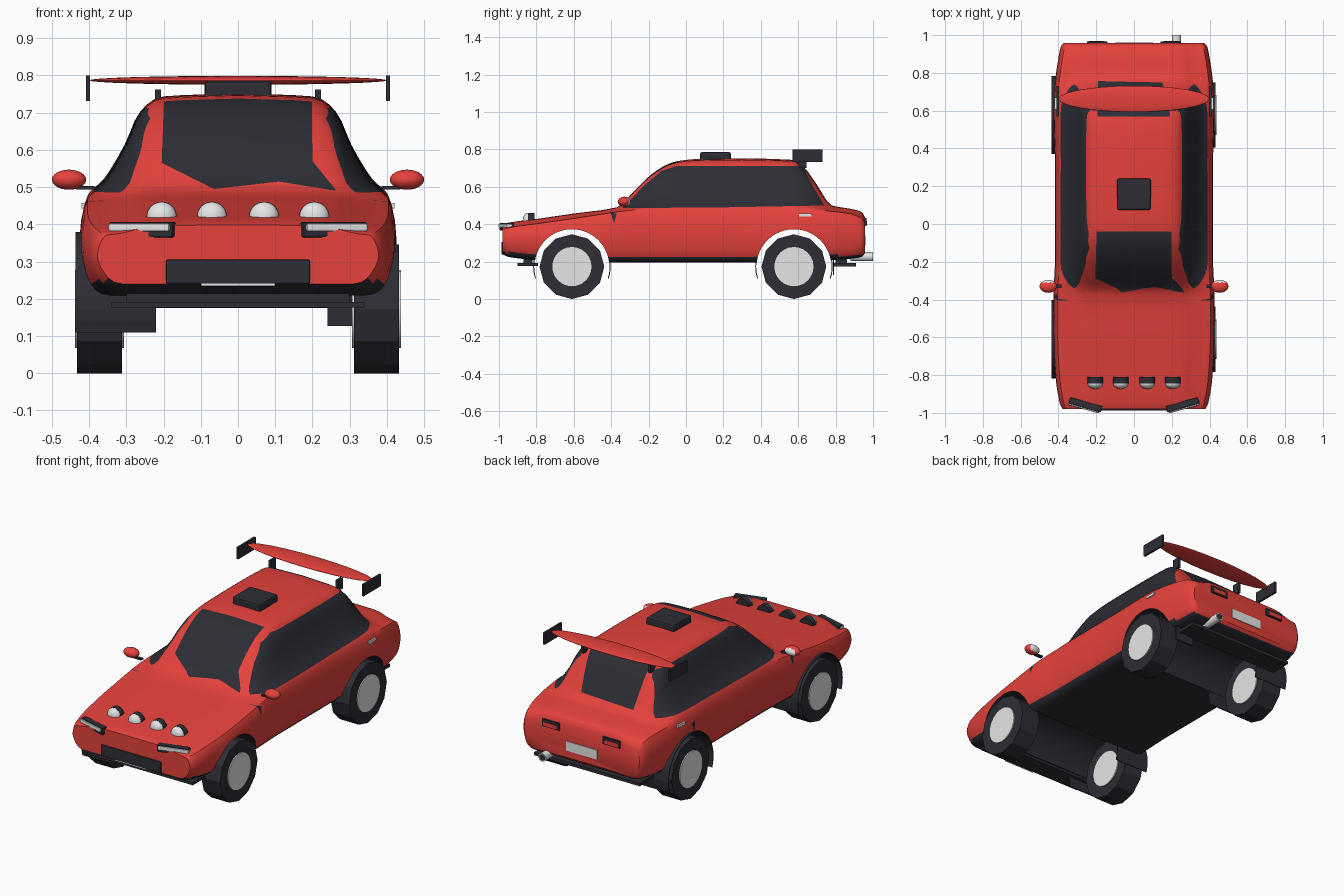
import bpy, bmesh
from math import pi, sin, cos, radians
from mathutils import Vector

if "Cube" in bpy.data.objects:
    bpy.data.objects.remove(bpy.data.objects["Cube"])


def material(name, rgb):
    m = bpy.data.materials.new(name)
    m.use_nodes = True
    m.diffuse_color = (*rgb, 1)
    m.node_tree.nodes["Principled BSDF"].inputs["Base Color"].default_value = (*rgb, 1)
    return m


RED = material("red paint", (.79, .054, .045))
DARK = material("dark trim", (.026, .027, .036))
LIGHT = material("light grey", (.8, .8, .81))


def finish(name, mats, smooth=True):
    ob = bpy.context.object
    ob.name = ob.data.name = name
    ob.data.materials.clear()
    for m in mats:
        ob.data.materials.append(m)
    if smooth:
        bpy.ops.object.shade_smooth_by_angle(angle=radians(35))
    return ob


def box(name, mat, lo, hi, turn=0, bevel=0):
    lo, hi = Vector(lo), Vector(hi)
    bpy.ops.mesh.primitive_cube_add(size=1, location=(lo + hi) / 2, rotation=(0, 0, turn))
    bpy.context.object.scale = hi - lo
    bpy.ops.object.transform_apply(location=False, rotation=False)
    ob = finish(name, [mat], False)
    if bevel:
        mod = ob.modifiers.new("bevel", "BEVEL")
        mod.width, mod.segments = bevel, 2


def ball(name, mats, centre, radii, rule=lambda c: 0):
    bpy.ops.mesh.primitive_uv_sphere_add(segments=24, ring_count=16, location=centre)
    bpy.context.object.scale = radii
    ob = finish(name, mats)
    for p in ob.data.polygons:
        p.material_index = rule(p.center)


def rod(name, mat, centre, r, length, axis, sides=24, smooth=True):
    turn = (0, pi / 2, 0) if axis == "x" else (pi / 2, 0, 0)
    bpy.ops.mesh.primitive_cylinder_add(vertices=sides, radius=r, depth=length,
                                        location=centre, rotation=turn)
    return finish(name, [mat], smooth)


def curve(xs, ys, x):
    """Smooth interpolation that never overshoots its points."""
    n = len(xs)
    d = [(ys[i + 1] - ys[i]) / (xs[i + 1] - xs[i]) for i in range(n - 1)]
    m = [d[0]] + [2 * a * b / (a + b) if a * b > 0 else 0 for a, b in zip(d, d[1:])] + [d[-1]]
    i = max(k for k in range(n - 1) if xs[k] <= x or k == 0)
    h = xs[i + 1] - xs[i]
    t = (x - xs[i]) / h
    s = t * t * (3 - 2 * t)
    return (ys[i] * (1 - s) + ys[i + 1] * s
            + h * t * (1 - t) * (m[i] * (1 - t) - m[i + 1] * t))


def inside(poly, u, v):
    hit = False
    for (a, b), (c, d) in zip(poly, poly[1:] + poly[:1]):
        if (b > v) != (d > v) and u < a + (v - b) / (d - b) * (c - a):
            hit = not hit
    return hit


# Body stations: y, half width, bottom, shoulder height, top height
STATIONS = [
    (-.98, .378, .24, .37, .398), (-.95, .393, .225, .38, .408), (-.8, .416, .208, .402, .428),
    (-.6, .426, .2, .43, .457), (-.37, .426, .195, .465, .49), (-.28, .422, .195, .475, .575),
    (-.18, .418, .195, .48, .67), (-.09, .418, .195, .48, .724), (-.04, .418, .195, .48, .738),
    (.05, .418, .195, .48, .748), (.3, .418, .195, .48, .752), (.57, .425, .2, .48, .744),
    (.63, .425, .2, .48, .705), (.7, .422, .203, .475, .61), (.78, .415, .208, .468, .5),
    (.88, .4, .215, .455, .482), (.94, .387, .225, .43, .465), (.957, .372, .245, .41, .435)]
COLS = list(zip(*STATIONS))
STEPS = 3


def section(y):
    w, zb, zs, zt = (curve(COLS[0], c, y) for c in COLS[1:])
    rise = zt - zs
    ws, wt = w - .022, .2
    side = [(0, zb), (.82 * w, zb), (.95 * w, zb + .03), (w, zb + .6 * (zs - zb)), (ws, zs)]
    side += [(wt + (ws - wt) * g, zs + rise * f)
             for g, f in ((.8, .15), (.52, .5), (.32, .82), (0, .97))] + [(0, zt)]
    k = range(len(side))
    half = [[curve(k, c, i / STEPS) for c in zip(*side)] for i in range(STEPS * (len(side) - 1) + 1)]
    return half + [(-x, z) for x, z in half[-2:0:-1]]


bm = bmesh.new()
rings = []
ys = [a + (b - a) * i / STEPS for a, b in zip(COLS[0], COLS[0][1:]) for i in range(STEPS)]
for y in ys + [COLS[0][-1]]:
    rings.append([bm.verts.new((x, y, z)) for x, z in section(y)])
for r, s in zip(rings, rings[1:]):
    for i in range(len(r)):
        j = (i + 1) % len(r)
        bm.faces.new((r[i], r[j], s[j], s[i]))
bm.faces.new(rings[0])
bm.faces.new(rings[-1])
bmesh.ops.recalc_face_normals(bm, faces=bm.faces)
mesh = bpy.data.meshes.new("body")
bm.to_mesh(mesh)
bm.free()
body = bpy.data.objects.new("body", mesh)
bpy.context.collection.objects.link(body)

# Wheel arches cut straight across the body
AXLES, HUB_Z, ARCH = (-.61, .577), .173, .2
for y in AXLES:
    cutter = rod("arch_cutter", DARK, (0, y, HUB_Z), ARCH, 2, "x", 48)
    cutter.hide_render = True
    bpy.context.view_layer.objects.active = body
    mod = body.modifiers.new("arch", "BOOLEAN")
    mod.operation, mod.solver, mod.object = "DIFFERENCE", "EXACT", cutter
    bpy.ops.object.modifier_apply(modifier=mod.name)
    bpy.data.objects.remove(cutter)
bpy.ops.object.select_all(action="DESELECT")
body.select_set(True)
bpy.context.view_layer.objects.active = body
finish("body", [RED, DARK])

# Windows: outline, projection axis, and the area of body they lie on
SIDE = [(-.34, .486), (-.22, .61), (-.13, .685), (-.05, .712), (.6, .712), (.63, .7),
        (.68, .6), (.74, .5), (.2, .49)]
VENT = [(-.405, .465), (-.37, .455), (-.385, .405)]
NOTCH = [(.51, .43), (.55, .42), (.53, .375)]
FRONT = [(-.198, .76), (-.205, .565), (-.065, .495), (.11, .515), (.265, .49), (.2, .57), (.198, .76)]
REAR = [(-.195, .76), (-.19, .52), (.15, .53), (.195, .76)]
WINDOWS = [(SIDE, 1, lambda c: c.x > .215), (SIDE, 1, lambda c: c.x < -.215),
           (VENT, 1, lambda c: abs(c.x) > .3), (NOTCH, 1, lambda c: c.x < -.3),
           (FRONT, 0, lambda c: c.y < -.04), (REAR, 0, lambda c: c.y > .57)]
SILL = .217

bm = bmesh.new()
bm.from_mesh(body.data)


def slice_faces(faces, co, no):
    geom = list({e for f in faces for e in f.edges}) + list({v for f in faces for v in f.verts}) + faces
    bmesh.ops.bisect_plane(bm, geom=geom, plane_co=co, plane_no=no)


for poly, axis, area in WINDOWS:
    for a, b in zip(poly, poly[1:] + poly[:1]):
        near = []
        for f in bm.faces:
            c = f.calc_center_median()
            if area(c) and all(min(p, q) - .04 < v < max(p, q) + .04
                               for p, q, v in zip(a, b, (c[axis], c.z))):
                near.append(f)
        if near:
            co, no = Vector((0, 0, a[1])), Vector((0, 0, b[0] - a[0]))
            co[axis], no[axis] = a[0], a[1] - b[1]
            slice_faces(near, co, no)
slice_faces(bm.faces[:], (0, 0, SILL), (0, 0, 1))
bm.normal_update()
for f in bm.faces:
    c = f.calc_center_median()
    in_arch = any(all((v.co.y - y) ** 2 + (v.co.z - HUB_Z) ** 2 < (ARCH + .002) ** 2
                      for v in f.verts) for y in AXLES)
    glass = any(area(c) and inside(poly, c[axis], c.z) for poly, axis, area in WINDOWS)
    f.material_index = int(glass or in_arch or c.z < SILL or f.normal.z < -.6)
bm.to_mesh(body.data)
bm.free()

# Wheels and arch liners
for end, y in zip(("front", "rear"), AXLES):
    for side, s in (("left", 1), ("right", -1)):
        rod(f"{end}_{side}_tyre", DARK, (s * .372, y, HUB_Z), .173, .12, "x", 12, False)
        rod(f"{end}_{side}_hub", LIGHT, (s * .372, y, HUB_Z), .105, .132, "x")
    bm = bmesh.new()
    arc = []
    for i in range(25):
        a = radians(-18 + 9 * i)
        arc.append([bm.verts.new((x, y + .202 * cos(a), HUB_Z + .202 * sin(a))) for x in (-.436, -.22)])
    for p, q in zip(arc, arc[1:]):
        bm.faces.new((p[0], p[1], q[1], q[0]))
    mesh = bpy.data.meshes.new("liner")
    bm.to_mesh(mesh)
    bm.free()
    liner = bpy.data.objects.new(f"{end}_arch_liner", mesh)
    mesh.materials.append(DARK)
    bpy.context.collection.objects.link(liner)
    liner.modifiers.new("thickness", "SOLIDIFY").thickness = .005
box("mud_flap", DARK, (.24, .785, .127), (.36, .792, .215))


# Paired parts
def pair(name, mat, x, y, z, turn=0, bevel=0):
    for side, s in (("left", 1), ("right", -1)):
        xs = sorted((s * x[0], s * x[1]))
        box(f"{side}_{name}", mat, (xs[0], y[0], z[0]), (xs[1], y[1], z[1]), s * turn, bevel)


pair("headlight_housing", DARK, (.168, .345), (-.975, -.94), (.365, .407), .27, .005)
pair("headlight_lens", LIGHT, (.178, .348), (-.981, -.95), (.381, .402), .27, .005)
pair("tail_light_housing", DARK, (.14, .25), (.945, .966), (.39, .432))
pair("tail_light", RED, (.155, .24), (.95, .969), (.395, .417))
pair("side_marker", LIGHT, (.39, .42), (.605, .67), (.442, .457))
pair("mirror_stem", DARK, (.385, .435), (-.34, -.32), (.494, .503))
pair("spoiler_strut", DARK, (.207, .223), (.6, .645), (.7, .762))
pair("spoiler_end_plate", DARK, (.397, .409), (.57, .73), (.732, .8))
for side, s in (("left", 1), ("right", -1)):
    ball(f"{side}_mirror", [RED, LIGHT], (s * .454, -.33, .52), (.046, .034, .027),
         lambda c: int(c.y > .6))
    for x in (.07, .205):
        rod(f"{side}_spot_housing", DARK, (s * x, -.828, .42), .041, .034, "y")
        ball(f"{side}_spot_light", [LIGHT], (s * x, -.845, .42), (.04, .028, .04))

# Spoiler, roof vent, plates, bumpers and exhaust
ball("spoiler_wing", [RED], (0, .662, .787), (.4, .07, .012))
box("roof_vent", DARK, (-.09, .075, .735), (.09, .24, .786), bevel=.01)
box("grille", DARK, (-.193, -.987, .24), (.193, -.95, .305), bevel=.004)
box("front_plate", LIGHT, (-.1, -.985, .235), (.1, -.96, .295))
box("rear_plate", LIGHT, (-.1, .95, .285), (.1, .961, .34))
box("front_splitter", DARK, (-.34, -.9, .177), (.34, -.79, .192))
box("front_splitter_mount", DARK, (-.3, -.87, .18), (.3, -.82, .23))
box("rear_diffuser", DARK, (-.34, .785, .175), (.34, .91, .192))
box("rear_diffuser_mount", DARK, (-.3, .8, .18), (.3, .86, .23))
rod("exhaust_pipe", LIGHT, (.225, .94, .226), .024, .12, "y")
rod("exhaust_bore", DARK, (.225, .95, .226), .018, .102, "y")
